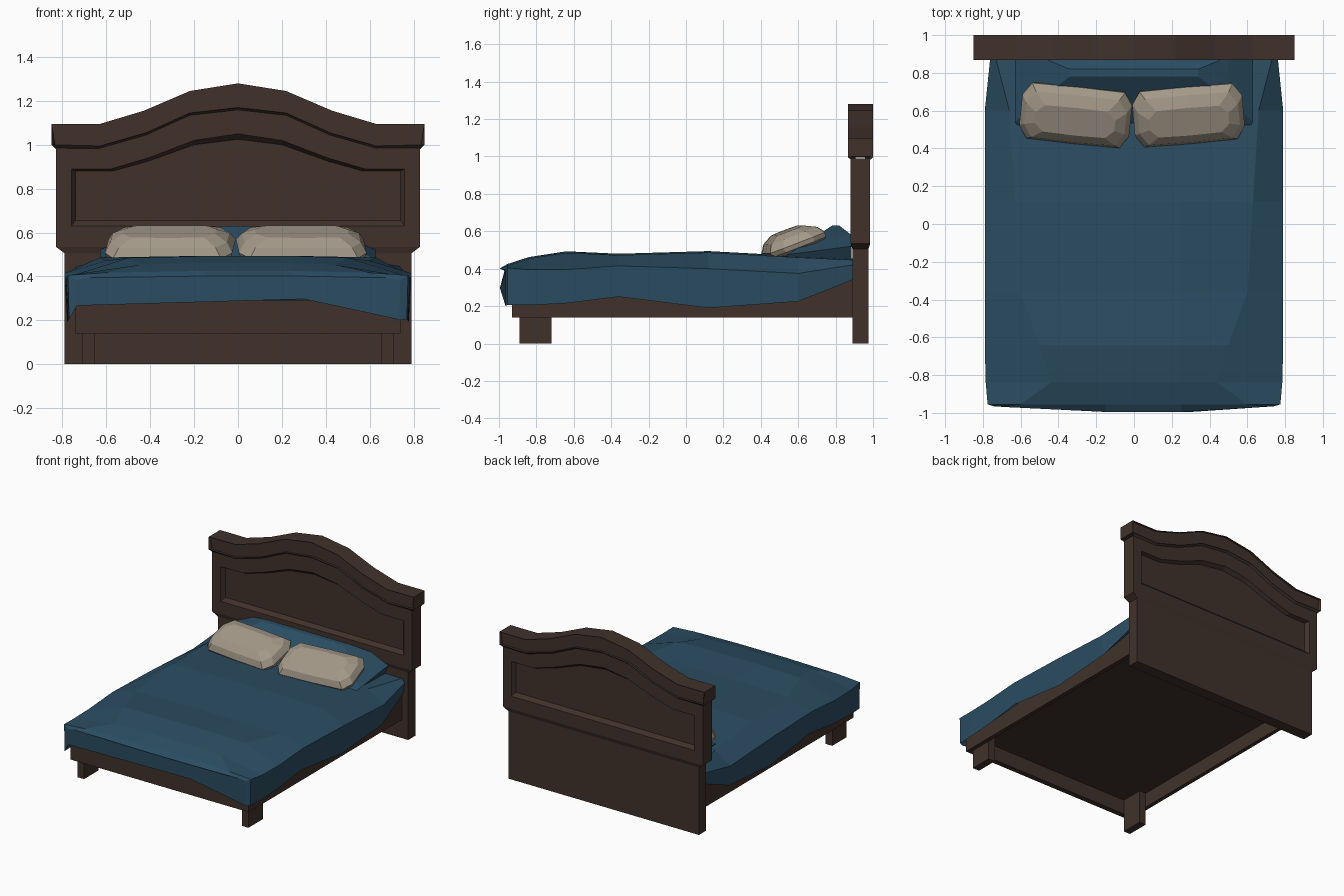
import bpy, bmesh, math
from mathutils import Matrix, Vector

if "Cube" in bpy.data.objects:
    bpy.data.objects.remove(bpy.data.objects["Cube"])


def material(name, rgb):
    m = bpy.data.materials.new(name)
    m.diffuse_color = (*rgb, 1)
    m.use_nodes = True
    m.node_tree.nodes["Principled BSDF"].inputs["Base Color"].default_value = m.diffuse_color
    return m


WOOD = material("dark wood", (0.052, 0.031, 0.024))
BLUE = material("blue blanket", (0.024, 0.074, 0.122))
LINEN = material("pillow linen", (0.370, 0.318, 0.250))


def loft(name, loops, mat, matrix=None, drop=None):
    """Skin equal-length point loops, cap both ends, drop hidden faces by a rule on their centre."""
    bm = bmesh.new()
    rings = [[bm.verts.new(p) for p in lp] for lp in loops]
    n = len(rings[0])
    for a, b in zip(rings, rings[1:]):
        for i in range(n):
            j = (i + 1) % n
            bm.faces.new((a[i], a[j], b[j], b[i]))
    bm.faces.new(rings[0][::-1])
    bm.faces.new(rings[-1])
    bmesh.ops.recalc_face_normals(bm, faces=bm.faces)
    if drop:
        hidden = [f for f in bm.faces if drop(f.calc_center_median())]
        bmesh.ops.delete(bm, geom=hidden, context='FACES')
    if matrix:
        bm.transform(matrix)
    me = bpy.data.meshes.new(name)
    bm.to_mesh(me)
    bm.free()
    me.materials.append(mat)
    ob = bpy.data.objects.new(name, me)
    bpy.context.collection.objects.link(ob)
    return ob


def rect(x0, x1, y0, y1, z, back_z=None):
    bz = z if back_z is None else back_z
    return [(x0, y0, z), (x1, y0, z), (x1, y1, bz), (x0, y1, bz)]


def box(name, x0, x1, y0, y1, z0, z1, mat, drop=None):
    return loft(name, [rect(x0, x1, y0, y1, z0), rect(x0, x1, y0, y1, z1)], mat, None, drop)


def arch(half):
    """Right half of an arch (outside to centre) mirrored to a full run, right to left."""
    return half + [(-x, z) for x, z in half[-2::-1]]


def at_y(profile, y):
    return [(x, y, z) for x, z in profile]


# headboard lower slab, flaring out at the top
loft("headboard_base", [
    rect(-.79, .79, .89, .975, 0), rect(-.79, .79, .89, .975, .505),
    rect(-.83, .83, .88, .985, .535)], WOOD, None, lambda c: c.z > .53)

# headboard frame with an arched panel sunk in both faces
outer = [(-.83, .535), (.83, .535)] + arch([(.83, .99), (.63, .995), (.42, 1.06), (.22, 1.14), (0, 1.165)])
opening = [(-.76, .63), (.76, .63)] + arch([(.76, .89), (.58, .89), (.41, .94), (.20, 1.02), (0, 1.05)])
sunk = [(-.74, .655), (.74, .655)] + arch([(.74, .88), (.57, .88), (.41, .925), (.20, 1.0), (0, 1.025)])
loft("headboard_panel_frame", [
    at_y(sunk, .958), at_y(opening, .985), at_y(outer, .985),
    at_y(outer, .88), at_y(opening, .88), at_y(sunk, .907)], WOOD, None,
    lambda c: .92 < c.y < .945 and abs(c.x) < .82)

# arched cap rail with a chamfered lower edge
top = arch([(.85, 1.095), (.63, 1.095), (.43, 1.155), (.22, 1.245), (0, 1.28)])
under = [(.83, .98), (.63, .98), (.42, 1.04), (.22, 1.13), (0, 1.155)]
low = arch(under)[::-1]
high = arch([(.85, 1.0)] + [(x, z + .015) for x, z in under[1:]])[::-1]
loft("headboard_cap", [
    at_y(low + top, .885), at_y(high + top, .867),
    at_y(high + top, 1.0), at_y(low + top, .982)], WOOD)

# bed frame: side rails, foot rail and a thin slat board up inside them
for s, side in ((-1, "left"), (1, "right")):
    box(side + "_rail", *sorted((s * .71, s * .74)), -.93, .89, .14, .36, WOOD, lambda c: c.z > .35)
    box(side + "_foot_leg", *sorted((s * .655, s * .71)), -.89, -.72, 0, .25, WOOD, lambda c: c.z > .24)
box("foot_rail", -.71, .71, -.93, -.89, .14, .36, WOOD, lambda c: c.z > .35)
box("slat_board", -.71, .71, -.89, .89, .24, .25, WOOD, lambda c: c.z < .249)

# blanket: cross-sections from foot to head, hollow underneath
# y, hem x, hem z, crease x, crease z, shoulder x, top z
stations = [
    (-.995, .735, .24, .74, .385, .68, .402),
    (-.955, .77, .205, .775, .405, .60, .425),
    (-.84, .775, .205, .785, .395, .44, .462),
    (-.64, .778, .215, .79, .395, .50, .493),
    (-.36, .778, .25, .79, .415, .60, .480),
    (.12, .778, .19, .79, .40, .63, .494),
    (.60, .778, .225, .79, .375, .66, .468),
    (.89, .75, .34, .76, .42, .735, .455)]
sections = []
for k, (y, hx, hz, cx, cz, sx, tz) in enumerate(stations):
    left, right, iz = hz, hz, max(.29, hz)
    if k == 0:                       # uneven hem across the foot
        left, right, iz = .265, .20, .275
    pts = ((.3, .297 if k == 0 else iz), (-.725, iz if k else .267), (-hx, left), (-cx, cz),
           (-sx, tz - .008), (-.15, tz), (.25, tz), (sx, tz - .008), (cx, cz), (hx, right),
           (.725, iz if k else .205))
    # the foot bows forward in the middle
    sections.append([(x, y + (.03 * max(0, abs(x) - .3) / .44 if k == 0 else 0), z) for x, z in pts])
loft("blanket", sections, BLUE, None,
     lambda c: c.y > .88 or (c.y > -.85 and c.z < .35 and abs(c.x) < .7))

# blue bolster against the headboard
loft("bolster", [
    rect(-.60, .60, .50, .885, .45), rect(-.63, .63, .54, .885, .475, .52),
    rect(-.50, .50, .66, .885, .55, .58), rect(-.34, .34, .78, .82, .63)],
    BLUE, None, lambda c: c.z < .455)


# pillows: chamfered rectangle loops, tilted against the bolster
def pillow(name, x, turn):
    def ring(a, y0, y1, z):
        c, d = .045, min(.07, (y1 - y0) * .3)
        return [(px, py, z) for px, py in (
            (-a + c, y0), (0, y0 - .004), (a - c, y0), (a, y0 + d), (a, y1 - d),
            (a - c, y1), (0, y1 + .003), (-a + c, y1), (-a, y1 - d), (-a, y0 + d))]
    m = (Matrix.Translation(Vector((x, .58, .546))) @ Matrix.Rotation(math.radians(turn), 4, 'Z')
         @ Matrix.Rotation(math.radians(21), 4, 'X'))
    loft(name, [ring(.24, -.10, .11, -.056), ring(.285, -.155, .145, -.03), ring(.292, -.165, .15, -.005),
                ring(.267, -.14, .12, .037), ring(.212, -.09, .06, .068)], LINEN, m)


pillow("left_pillow", -.308, -6)
pillow("right_pillow", .288, 5)
